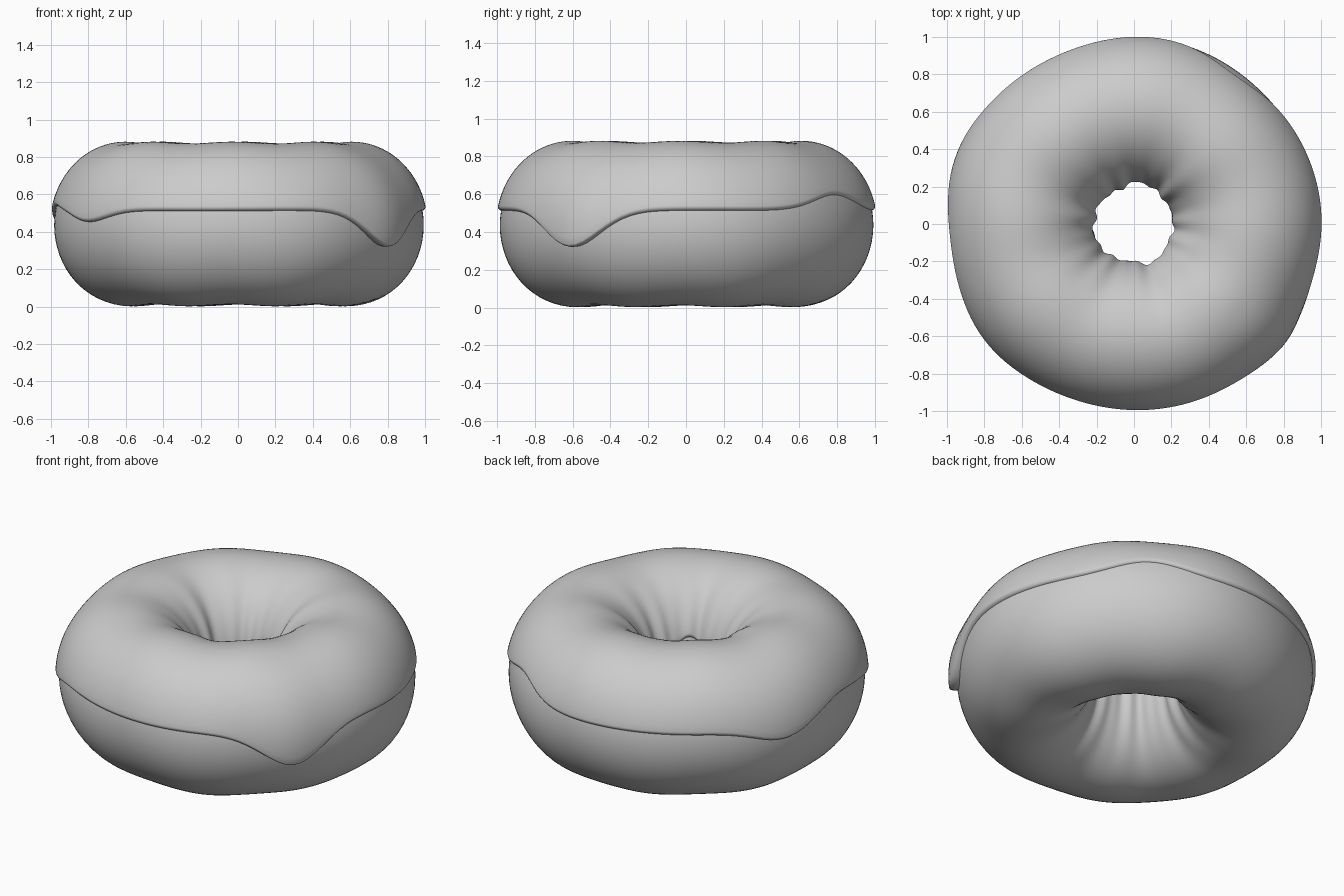
import bpy, bmesh, math
from math import sin, cos, pi, radians

if "Cube" in bpy.data.objects:
    bpy.data.objects.remove(bpy.data.objects["Cube"])

MAJOR, A, B, ZC = 0.606, 0.382, 0.425, 0.432
N = 144

mat = bpy.data.materials.new("plain_grey")
mat.diffuse_color = (0.6, 0.6, 0.6, 1)
mat.use_nodes = True
mat.node_tree.nodes["Principled BSDF"].inputs["Base Color"].default_value = mat.diffuse_color


def bump(th, deg, width):
    d = (th - radians(deg) + pi) % (2 * pi) - pi
    return math.exp(-(d / radians(width)) ** 2)


def surface(th, phi, off):
    """Point on the lumpy ring, pushed outward by off."""
    lump = 0.006 * sin(5 * th + 1) * cos(phi) + 0.005 * sin(8 * th + 2) * sin(phi)
    inner = max(0, -cos(phi)) ** 2
    lump += inner * (0.006 * sin(11 * th) + 0.004 * sin(17 * th + 1))
    r = MAJOR + (A + off + lump) * cos(phi)
    return (r * cos(th), r * sin(th), ZC + (B + off + lump) * sin(phi))


def swept(name, section):
    """Closed section (list of (phi, offset) for each angle) swept round the ring."""
    bm = bmesh.new()
    rings = []
    for i in range(N):
        th = 2 * pi * i / N
        rings.append([bm.verts.new(surface(th, p, o)) for p, o in section(th)])
    m = len(rings[0])
    for i in range(N):
        a, b = rings[i], rings[(i + 1) % N]
        for j in range(m):
            k = (j + 1) % m
            bm.faces.new((a[j], b[j], b[k], a[k]))
    bmesh.ops.recalc_face_normals(bm, faces=bm.faces[:])
    me = bpy.data.meshes.new(name)
    bm.to_mesh(me)
    bm.free()
    for p in me.polygons:
        p.use_smooth = True
    me.materials.append(mat)
    ob = bpy.data.objects.new(name, me)
    bpy.context.collection.objects.link(ob)
    return ob


# dough ring
swept("dough", lambda th: [(2 * pi * j / 64, 0) for j in range(64)])


# icing with an uneven, dripping outer edge and rounded lip
def icing_section(th):
    z = (0.512 - 0.19 * bump(th, -37, 14) - 0.06 * bump(th, 217, 12)
         - 0.085 * bump(th, 158, 14) + 0.085 * bump(th, 55, 15) + 0.03 * bump(th, 185, 12))
    start = math.asin((z - ZC) / B)
    end = pi - 0.12 + 0.12 * sin(3 * th + 1) + 0.06 * sin(7 * th)
    thick = 0.02 + 0.03 * bump(th, -38, 10) + 0.008 * bump(th, 160, 14)
    thick -= 0.006 * bump(th, 55, 18)
    pts = []
    lip = 0.05
    for j in range(6):                      # outer rounded lip
        t = j / 6 * pi / 2
        pts.append((start + lip * (1 - cos(t)), -0.005 + (thick + 0.005) * sin(t)))
    n = 40
    for j in range(n + 1):                  # main coat
        f = j / n
        mix = min(1, f * 2.2)
        pts.append((start + lip + (end - start - 2 * lip) * f,
                    thick * (1 - mix) + 0.02 * mix))
    for j in range(1, 7):                   # inner rounded lip
        t = j / 6 * pi / 2
        pts.append((end - lip * (1 - sin(t)), -0.005 + 0.025 * cos(t)))
    for j in range(1, 24):                  # hidden underside
        pts.append((end + (start - end) * j / 24, -0.008))
    return pts


swept("icing", icing_section)
